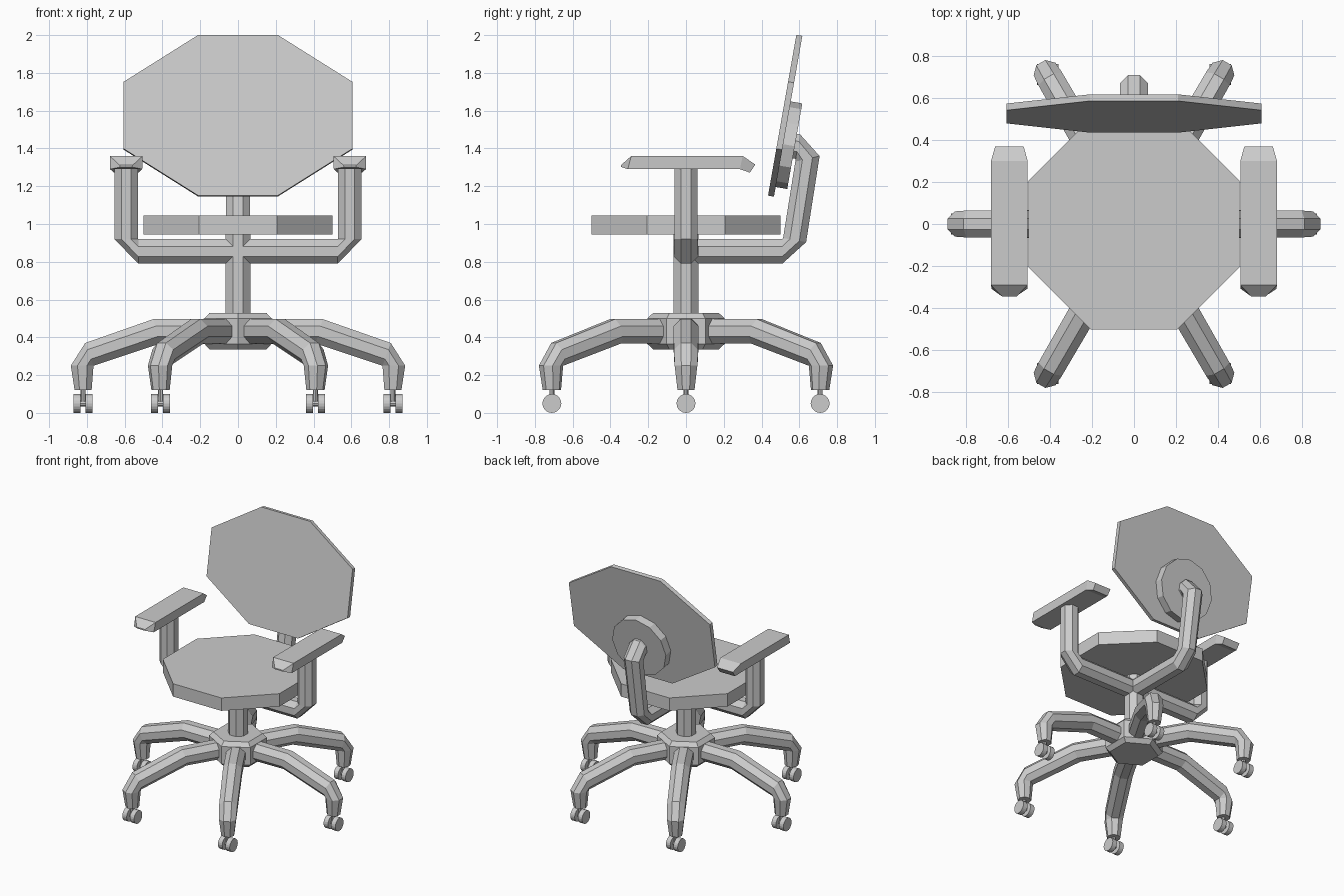
import bpy, bmesh
from math import sin, cos, pi, radians
from mathutils import Matrix, Vector

if "Cube" in bpy.data.objects:
    bpy.data.objects.remove(bpy.data.objects["Cube"])


def finish(name, bm, matrix=Matrix()):
    bm.transform(matrix)
    bmesh.ops.recalc_face_normals(bm, faces=bm.faces)
    mesh = bpy.data.meshes.new(name)
    bm.to_mesh(mesh)
    bm.free()
    ob = bpy.data.objects.new(name, mesh)
    bpy.context.collection.objects.link(ob)
    return ob


def loft(name, loops, matrix=Matrix()):
    """Skin a row of equal-sized loops and cap both ends."""
    bm = bmesh.new()
    rows = [[bm.verts.new(p) for p in loop] for loop in loops]
    n = len(rows[0])
    for a, b in zip(rows, rows[1:]):
        for i in range(n):
            j = (i + 1) % n
            bm.faces.new((a[i], a[j], b[j], b[i]))
    bm.faces.new(rows[0])
    bm.faces.new(rows[-1])
    return finish(name, bm, matrix)


def tube(name, rings, yaw=0, sides=8):
    """Bent tube in the r-z plane; rings are (r, z, radius, tilt in degrees)."""
    loops = []
    for r, z, rad, tilt in rings:
        t = radians(tilt)
        loop = []
        for i in range(sides):
            a = 2 * pi * (i + 0.5) / sides
            k = rad / cos(pi / sides)
            s, u = k * cos(a), k * sin(a)
            loop.append((r - u * sin(t), s, z + u * cos(t)))
        loops.append(loop)
    return loft(name, loops, Matrix.Rotation(radians(yaw), 4, 'Z'))


def cylinder(name, radius, depth, sides, matrix):
    bm = bmesh.new()
    bmesh.ops.create_cone(bm, cap_ends=True, segments=sides, radius1=radius,
                          radius2=radius, depth=depth)
    return finish(name, bm, matrix)


def octagon(w, d, cw, cd, z):
    return [(w, -cd, z), (w, cd, z), (cw, d, z), (-cw, d, z),
            (-w, cd, z), (-w, -cd, z), (-cw, -d, z), (cw, -d, z)]


# Seat
loft("seat", [octagon(0.5, 0.5, 0.207, 0.207, z) for z in (0.945, 1.045)])

# Centre column
tube("column", [(0, 0.45, 0.065, 90), (0, 0.95, 0.065, 90)])

# Hexagonal hub with bevelled rims, flats facing the legs
tube("hub", [(0, 0.335, 0.15, 90), (0, 0.365, 0.177, 90),
             (0, 0.50, 0.177, 90), (0, 0.53, 0.15, 90)], sides=6, yaw=30)

# Six legs, each with a twin-wheel caster rolling along y
side_on = Matrix.Rotation(pi / 2, 4, 'Y')
for i in range(6):
    yaw = 60 * i
    tube("leg", [(0.1, 0.432, 0.067, 0), (0.43, 0.432, 0.067, -16),
                 (0.787, 0.31, 0.064, -20), (0.825, 0.25, 0.06, -90),
                 (0.82, 0.12, 0.045, -90)], yaw)
    x, y = 0.82 * cos(radians(yaw)), 0.82 * sin(radians(yaw))
    for s in (-1, 1):
        cylinder("caster_wheel", 0.05, 0.037, 20,
                 Matrix.Translation((x + s * 0.032, y, 0.05)) @ side_on)
    cylinder("caster_axle", 0.016, 0.06, 8, Matrix.Translation((x, y, 0.05)) @ side_on)
    cylinder("caster_stem", 0.013, 0.085, 8, Matrix.Translation((x, y, 0.0875)))

# Arm supports and arm pads
pad = [(-0.344, 1.308, 1.310, 0.03, 0.035), (-0.29, 1.29, 1.36, 0.085, 0.085),
       (0.29, 1.29, 1.36, 0.085, 0.085)]
for s in (-1, 1):
    tube("arm_support", [(0, 0.855, 0.065, 0), (0.528, 0.855, 0.065, 0),
                         (0.592, 0.92, 0.062, 90), (0.592, 1.30, 0.062, 90)],
         0 if s > 0 else 180)
    sections = [(-0.344, 1.302, -0.344, 1.312, 0.03, 0.035),
                (-0.308, 1.29, -0.29, 1.36, 0.085, 0.087),
                (0.285, 1.29, 0.30, 1.36, 0.085, 0.087),
                (0.338, 1.272, 0.367, 1.315, 0.065, 0.068)]
    loft("arm_pad", [[(-wb, yb, zb), (wb, yb, zb), (wt, yt, zt), (-wt, yt, zt)]
                     for yb, zb, yt, zt, wb, wt in sections],
         Matrix.Translation((s * 0.592, 0, 0)))

# Back support, bending up and then forward into the backrest
tube("back_support", [(0, 0.855, 0.065, 0), (0.51, 0.855, 0.065, 0),
                      (0.575, 0.915, 0.062, 80), (0.643, 1.345, 0.066, 103),
                      (0.592, 1.41, 0.066, 170), (0.55, 1.417, 0.066, 170)], 90)

# Backrest panel and round mount, leaning back 10 degrees (local y up, -z to the rear)
lean = Matrix.Translation((0, 0.525, 1.573)) @ Matrix.Rotation(radians(80), 4, 'X')
loft("backrest", [octagon(0.605, 0.432, 0.21, 0.18, z) for z in (-0.016, 0.016)], lean)
cylinder("backrest_mount", 0.23, 0.064, 12, lean @ Matrix.Translation((0, -0.15, -0.046)))
